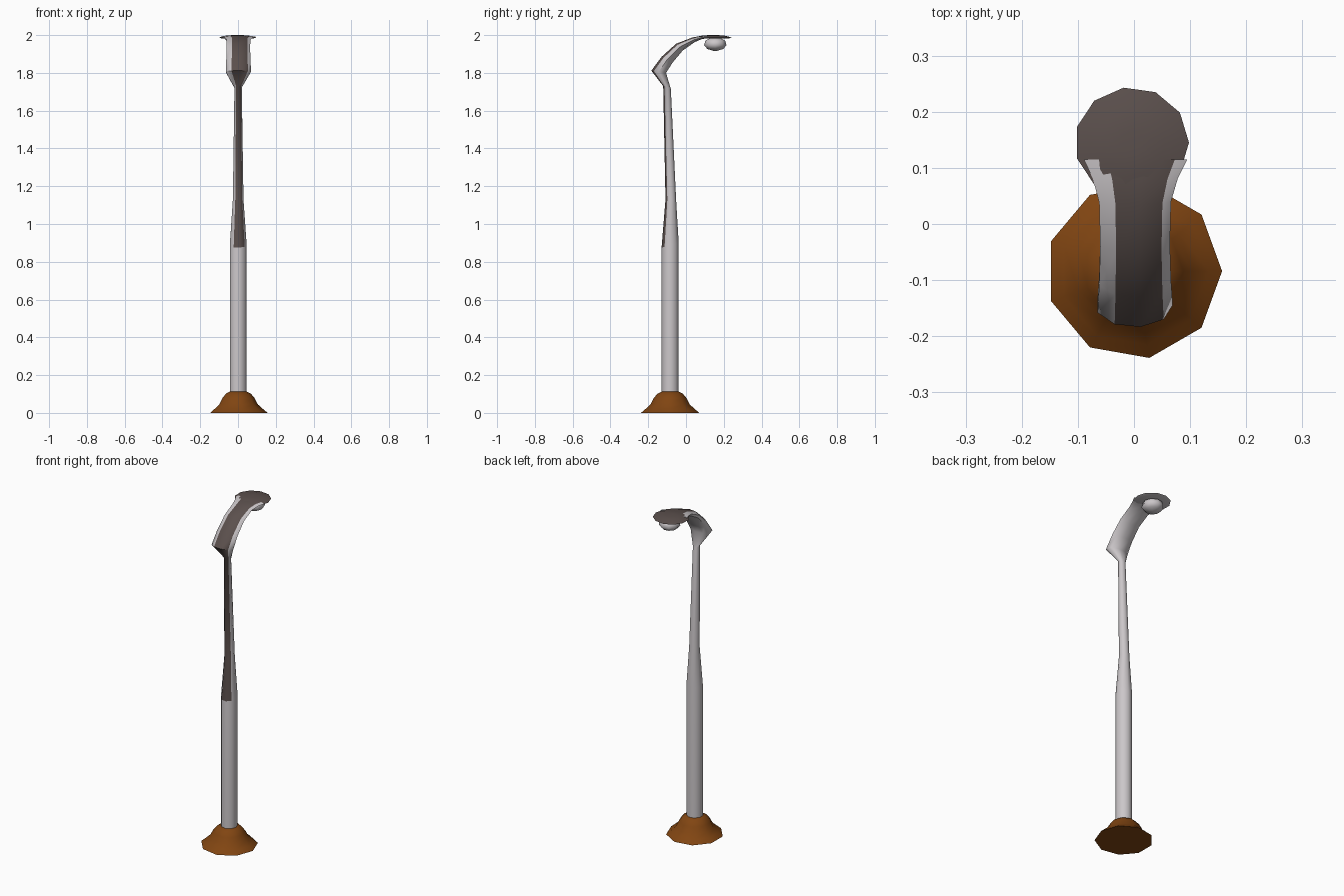
import bpy, bmesh, math
from mathutils import Vector

if "Cube" in bpy.data.objects:
    bpy.data.objects.remove(bpy.data.objects["Cube"])


def material(name, rgb):
    m = bpy.data.materials.new(name)
    m.diffuse_color = (*rgb, 1)
    m.use_nodes = True
    m.node_tree.nodes["Principled BSDF"].inputs["Base Color"].default_value = m.diffuse_color
    return m


GREY = material("pale_grey", (0.60, 0.57, 0.585))
DARK = material("dark_taupe", (0.105, 0.08, 0.074))
BROWN = material("rust_brown", (0.22, 0.06, 0.006))


def ring(center, rx, across, n):
    """Ring of points: rx along x, 'across' is the second half-axis vector."""
    return [center + Vector((rx, 0, 0)) * math.cos(a) + across * math.sin(a)
            for a in (2 * math.pi * i / n for i in range(n))]


def loft(name, rings, mats, rule=None, angle=60):
    """Skin closed rings, cap the ends; rule(ring, side) picks the material."""
    bm = bmesh.new()
    n = len(rings[0])
    vs = [[bm.verts.new(p) for p in r] for r in rings]
    for k in range(len(vs) - 1):
        for i in range(n):
            j = (i + 1) % n
            f = bm.faces.new((vs[k][i], vs[k][j], vs[k + 1][j], vs[k + 1][i]))
            f.material_index = rule(k, i) if rule else 0
    bm.faces.new(vs[0][::-1])
    top = bm.faces.new(vs[-1])
    top.material_index = rule(len(vs) - 1, 0) if rule else 0
    bmesh.ops.recalc_face_normals(bm, faces=bm.faces)
    me = bpy.data.meshes.new(name)
    bm.to_mesh(me)
    bm.free()
    for m in mats:
        me.materials.append(m)
    ob = bpy.data.objects.new(name, me)
    bpy.context.collection.objects.link(ob)
    bpy.ops.object.select_all(action='DESELECT')
    ob.select_set(True)
    bpy.context.view_layer.objects.active = ob
    bpy.ops.object.shade_smooth_by_angle(angle=math.radians(angle))
    return ob


def flat_rings(profile, x, y, n, squash=1.0):
    return [ring(Vector((x, y, z)), r, Vector((0, r * squash, 0)), n)
            for r, z in profile]


# Flared base with a domed top
loft("base", flat_rings([(0.157, 0), (0.133, 0.02), (0.105, 0.045), (0.088, 0.078),
                         (0.068, 0.102), (0.045, 0.113)], 0, -0.084, 9), [BROWN])

# Pole and curved arm: (front y, front z, back y, back z, half width)
sections = [
    (-0.130, 0.08, -0.038, 0.08, 0.046),
    (-0.130, 0.875, -0.038, 0.90, 0.046),
    (-0.109, 1.13, -0.052, 1.13, 0.029),
    (-0.121, 1.73, -0.080, 1.715, 0.020),
    (-0.184, 1.812, -0.105, 1.80, 0.069),
    (-0.130, 1.885, -0.070, 1.855, 0.066),
    (-0.052, 1.955, -0.018, 1.917, 0.064),
    (0.035, 1.988, 0.045, 1.962, 0.066),
    (0.080, 1.996, 0.082, 1.978, 0.078),
    (0.115, 1.998, 0.115, 1.984, 0.095),
]
rings = []
for fy, fz, by, bz, rx in sections:
    f, b = Vector((0, fy, fz)), Vector((0, by, bz))
    rings.append(ring((f + b) / 2, rx, (b - f) / 2, 9))
# The two front facets (240 to 320 degrees) are dark above the lower shaft
loft("pole_and_arm", rings, [GREY, DARK],
     lambda k, i: 1 if (1 <= k < 9 and i in (6, 7)) else 0)

# Lamp head: thin plate, dark on top, pale below
loft("lamp_head", flat_rings([(0.085, 1.982), (0.102, 1.987), (0.06, 1.998), (0.02, 2.0)],
                             -0.004, 0.145, 11, 0.97),
     [GREY, DARK], lambda k, i: 1 if k >= 1 else 0, 40)

# Bulb under the head
bulb = [(0.061 * math.cos(t), 1.953 + 0.037 * math.sin(t))
        for t in (math.radians(d) for d in (-80, -45, -10, 30, 70))]
loft("bulb", flat_rings(bulb, 0, 0.155, 9), [GREY])
